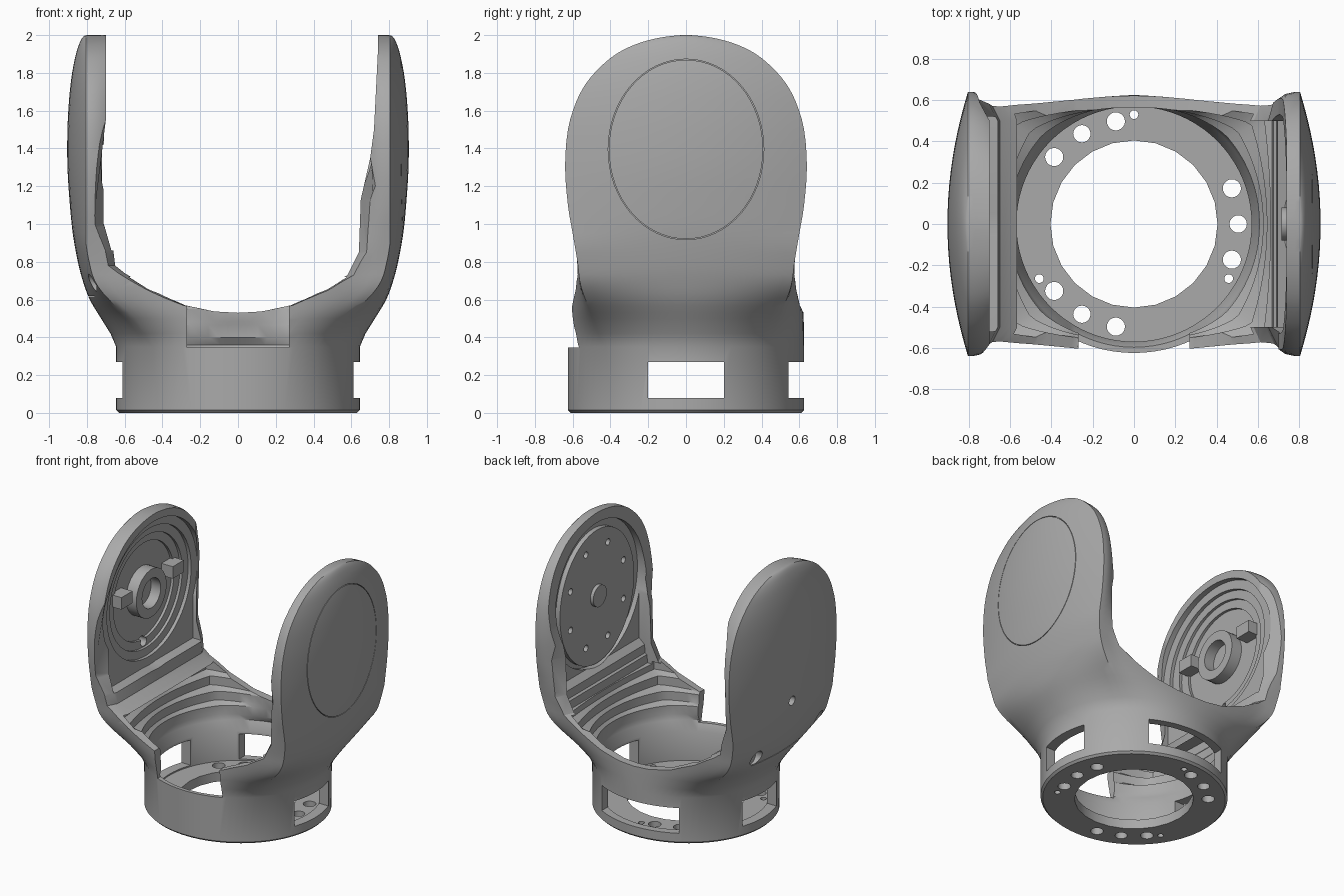
import bpy, bmesh, math

cube = bpy.data.objects.get("Cube")
if cube:
    bpy.data.objects.remove(cube, do_unlink=True)

grey = bpy.data.materials.new("satin_grey")
grey.use_nodes = True
grey.diffuse_color = (0.4, 0.4, 0.4, 1)
grey.node_tree.nodes["Principled BSDF"].inputs["Base Color"].default_value = (0.4, 0.4, 0.4, 1)


def finish(bm, name):
    bmesh.ops.recalc_face_normals(bm, faces=bm.faces)
    mesh = bpy.data.meshes.new(name)
    bm.to_mesh(mesh)
    bm.free()
    mesh.materials.append(grey)
    ob = bpy.data.objects.new(name, mesh)
    bpy.context.collection.objects.link(ob)
    return ob


def loft(name, rings):
    bm = bmesh.new()
    rows = [[bm.verts.new(p) for p in ring] for ring in rings]
    n = len(rows[0])
    for a, b in zip(rows, rows[1:]):
        for i in range(n):
            j = (i + 1) % n
            bm.faces.new((a[i], a[j], b[j], b[i]))
    bm.faces.new(rows[0])
    bm.faces.new(rows[-1])
    return finish(bm, name)


def prism(name, outline, y):
    """Extrude an x-z outline along y."""
    return loft(name, [[(x, s, z) for x, z in outline] for s in y])


def box(name, x, y, z):
    return prism(name, [(x[0], z[0]), (x[1], z[0]), (x[1], z[1]), (x[0], z[1])], y)


def rod(name, axis, span, centre, ra, rb=None, sides=32):
    """Elliptic cylinder along x or z; centre and radii lie in the other two axes."""
    rb = rb or ra
    rings = []
    for s in span:
        ring = []
        for i in range(sides):
            a = math.tau * i / sides
            u, v = centre[0] + ra * math.cos(a), centre[1] + rb * math.sin(a)
            ring.append((s, u, v) if axis == "x" else (u, v, s))
        rings.append(ring)
    return loft(name, rings)


def combine(target, tool, op="DIFFERENCE"):
    mod = target.modifiers.new("bool", "BOOLEAN")
    mod.operation, mod.object, mod.solver = op, tool, "EXACT"
    bpy.context.view_layer.objects.active = target
    bpy.ops.object.modifier_apply(modifier=mod.name)
    bpy.data.objects.remove(tool, do_unlink=True)


def section(z, rx, ry, xe, cy, t, chamfer=0, n=20):
    """Closed ring that blends from an ellipse to a box with domed sides."""
    q, h = [], n // 2
    for i in range(n + 1):
        a = math.pi / 2 * i / n
        if i <= h:
            u = i / h
            x, y = rx - (rx - xe) * u * u, ry * u
        else:
            x = xe * (1 - ((i - h) / (n - h)) ** 1.5)
            y = ry + 0.055 * max(0, 1 - (x / 0.65) ** 2)
            y -= chamfer * min(1, max(0, (.745 - x) / .06))
        q.append((x * t + rx * math.cos(a) * (1 - t), y * t + cy * math.sin(a) * (1 - t)))
    back = q[::-1]
    ring = (q[:-1] + [(-x, y) for x, y in back[:-1]]
            + [(-x, -y) for x, y in q[:-1]] + [(x, -y) for x, y in back[:-1]])
    return [(x, y, z) for x, y in ring]


def smoothstep(z, low, high):
    t = min(1, max(0, (z - low) / (high - low)))
    return t * t * (3 - 2 * t)


def smooth_rows(rows, first, steps=3):
    """Catmull-Rom refinement of the profile from a given row upwards."""
    out = list(rows[:first])
    for i in range(first, len(rows) - 1):
        p, a, b, c = rows[i - 1], rows[i], rows[i + 1], rows[min(i + 2, len(rows) - 1)]
        for k in range(steps):
            s = k / steps
            out.append([(2 * b0 + (c0 - a0) * s + (2 * a0 - 5 * b0 + 4 * c0 - d0) * s * s
                         + (3 * b0 - a0 - 3 * c0 + d0) * s ** 3) / 2
                        for a0, b0, c0, d0 in zip(p, a, b, c)])
    return out + [rows[-1]]


# Outer body: round base flaring into two tall arms (z, half width, half depth)
PROFILE = [(0, .63, .55), (.015, .645, .565), (.35, .645, .565), (.42, .675, .565),
           (.5, .725, .565), (.6, .785, .562), (.7, .822, .565), (.8, .848, .575),
           (.95, .875, .6), (1.1, .89, .625), (1.3, .903, .64), (1.5, .903, .625),
           (1.65, .895, .58), (1.75, .885, .525), (1.83, .873, .455), (1.9, .858, .37),
           (1.95, .842, .27), (1.98, .828, .17), (1.995, .815, .08), (2, .8, .02)]
rings = []
for z, rx, ry in smooth_rows(PROFILE, 4):
    xe = min(.805, rx - (.06 if z < 1.85 else .01))
    rings.append(section(z, rx, ry, xe, min(.625, rx - .02), smoothstep(z, .33, .73),
                         .08 * ry * smoothstep(z, .8, 1.2)))
yoke = loft("yoke", rings)

# U-shaped opening between the arms, widening towards its front and back rims
LEFT = [(-.7, 2.2), (-.7, 1), (-.66, .86), (-.65, .78), (-.6, .74), (-.45, .65), (-.27, .57)]
RIGHT = [(.27, .57), (.45, .65), (.58, .73), (.64, .85), (.65, 1.13), (.7, 1.35), (.72, 1.5),
         (.74, 1.9), (.74, 2.2)]
outline = LEFT + [(-.12, .537), (0, .53), (.12, .537)] + RIGHT
combine(yoke, loft("opening", [[(x * (widen if z < 1.2 else 1), y, z) for x, z in outline]
                               for y, widen in ((-.68, 1.14), (-.5, 1), (.5, 1), (.68, 1.14))]))

# Hollow base with stepped flare towards the arms
rings = [section(z, r, .46, r - .02, r, 0) for z, r in ((.07, .57), (.29, .57), (.36, .605))]
for k, t in enumerate((.15, .4, .7, .95)):
    for z in (.4 + .085 * k, .465 + .085 * k):
        rx = .608 + .018 * k
        rings.append(section(z, rx, .46 + .022 * k, rx - .025, .585, t))
combine(yoke, loft("cavity", rings))

# Floor opening, bolt holes and locating holes
combine(yoke, rod("floor_hole", "z", (-.1, .2), (0, 0), .405, sides=24))
for k in range(3):
    for off, dist, r in ((-20, .505, .044), (0, .505, .042), (20, .505, .044), (90, .53, .021)):
        a = math.radians(120 * k + off)
        combine(yoke, rod("bolt_hole", "z", (-.1, .2), (dist * math.cos(a), dist * math.sin(a)), r, sides=20))

# Windows in the base wall and the front notch
for s in (-1, 1):
    combine(yoke, box("side_window", sorted((s * .45, s * .8)), (-.2, .2), (.08, .27)))
combine(yoke, box("back_window", (-.32, .32), (.42, .8), (.08, .27)))
combine(yoke, box("front_notch", (-.27, .27), (-.8, -.42), (.345, .8)))

# Left arm: oval pocket running down into the base, motor plate with holes and a shaft, outer seam
combine(yoke, rod("plate_pocket", "x", (.5, .775), (0, 1.39), .53, .535, 64))
combine(yoke, prism("pocket_foot", [(.5, .7), (.67, .7), (.675, .76), (.69, .77), (.695, .83),
                                    (.74, .87), (.74, 1.3), (.5, 1.3)], (-.5, .5)))
plate = rod("motor_plate", "x", (.74, .79), (0, 1.37), .44, .5, 64)
for k in range(8):
    a = math.tau * (k + .5) / 8
    combine(plate, rod("plate_hole", "x", (.7, .77), (.34 * math.cos(a), 1.38 + .38 * math.sin(a)), .024, sides=16))
combine(plate, rod("shaft", "x", (.715, .78), (0, 1.38), .08), "UNION")
seam = rod("seam", "x", (.85, 1), (0, 1.395), .412, .478, 64)
combine(seam, rod("seam_core", "x", (.8, 1.1), (0, 1.395), .408, .474, 64))
combine(yoke, seam)

# Right arm: stepped round recess
combine(yoke, box("recess_foot", (-.74, -.5), (-.52, .52), (.86, 1.3)))
for x, ry, rz in ((-.74, .57, .545), (-.765, .5, .48), (-.785, .43, .42), (-.805, .36, .36)):
    combine(yoke, rod("recess_step", "x", (x, -.5), (0, 1.4), ry, rz, 64))

# Through hole, cover screws and cover seam on the right arm
combine(yoke, rod("cable_hole", "x", (-1, -.7), (0, 1.02), .035, sides=20))
for y in (-.48, .3):
    combine(yoke, rod("screw_hole", "x", (-1, -.75), (y, .68), .055, sides=24))
combine(yoke, box("cover_seam", (-.95, -.76), (-.45, .45), (.615, .619)))

# Bearing hub and its two stop blocks
hub = rod("bearing_hub", "x", (-.82, -.72), (0, 1.4), .18, sides=40)
combine(hub, rod("hub_bore", "x", (-.8, -.6), (0, 1.4), .11, sides=40))
parts = [yoke, plate, hub]
for side, s in (("front", -1), ("back", 1)):
    parts.append(box(side + "_stop_block", (-.82, -.71), sorted((s * .24, s * .37)), (1.42, 1.51)))

for ob in parts:
    bpy.ops.object.select_all(action="DESELECT")
    ob.select_set(True)
    bpy.context.view_layer.objects.active = ob
    bpy.ops.object.shade_smooth_by_angle(angle=math.radians(30))
